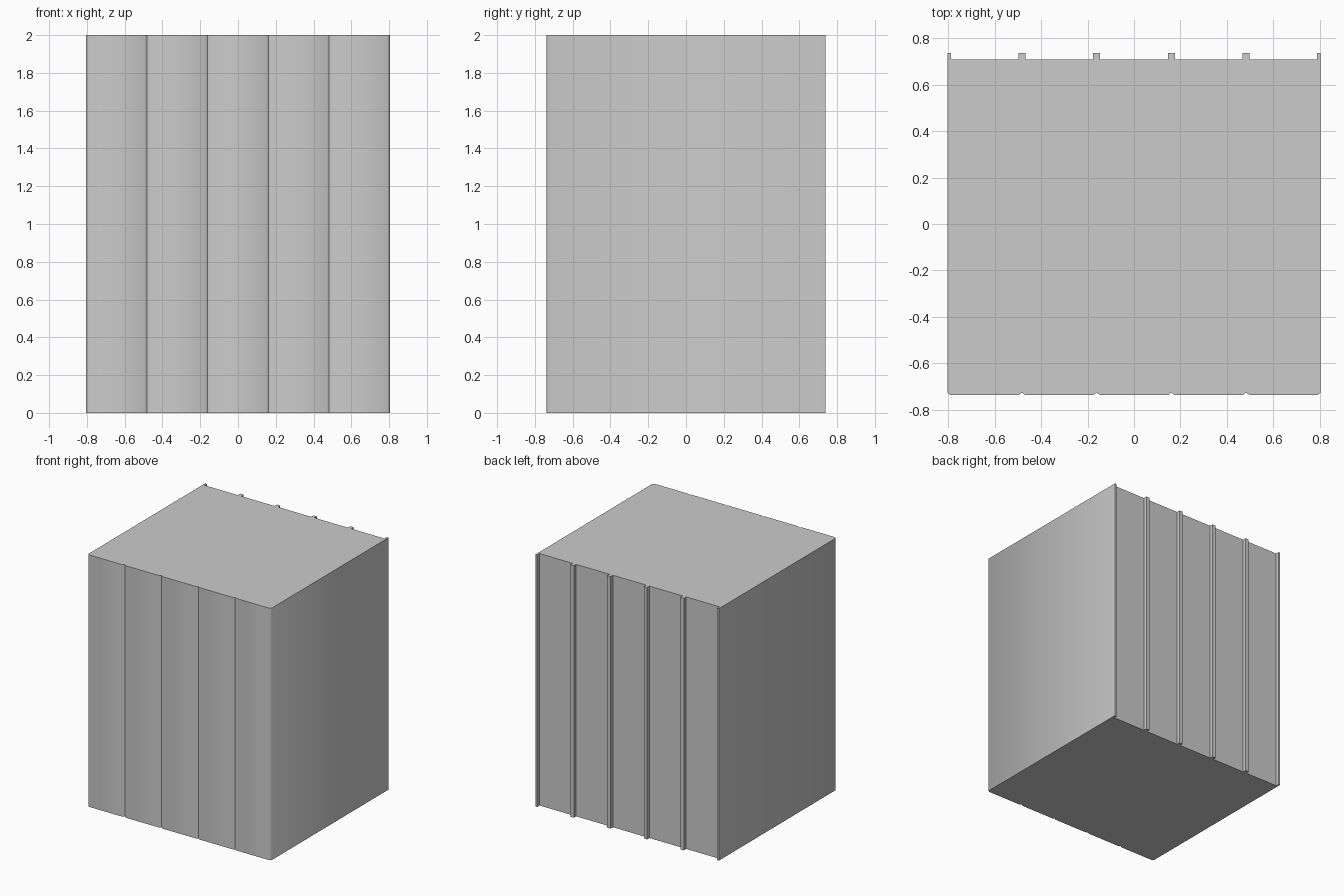
import bpy, bmesh, math

if "Cube" in bpy.data.objects:
    bpy.data.objects.remove(bpy.data.objects["Cube"])

PANELS, PITCH, HEIGHT = 5, 0.322, 2.0
FRONT, WALL, BACK = -0.738, 0.709, 0.738
GROOVE_W, GROOVE_D, RIB = 0.015, 0.011, 0.015   # half widths and groove depth
HALF = PANELS * PITCH / 2

# Outline seen from above: V grooves along the front, square ribs along the back
front, back = [], []
for i in range(PANELS):
    x0 = -HALF + i * PITCH
    x1 = x0 + PITCH
    front += [(x0, FRONT + GROOVE_D), (x0 + GROOVE_W, FRONT), (x1 - GROOVE_W, FRONT)]
    back += [(x0 + RIB, BACK), (x0 + RIB, WALL), (x1 - RIB, WALL), (x1 - RIB, BACK)]
front.append((HALF, FRONT + GROOVE_D))
back = [(-HALF, BACK)] + back + [(HALF, BACK)]
outline = front + back[::-1]

# Extrude the outline into the panelled block
bm = bmesh.new()
base = bm.faces.new([bm.verts.new((x, y, 0)) for x, y in outline])
ext = bmesh.ops.extrude_face_region(bm, geom=[base], use_keep_orig=True)
top = [g for g in ext["geom"] if isinstance(g, bmesh.types.BMVert)]
bmesh.ops.translate(bm, verts=top, vec=(0, 0, HEIGHT))
bmesh.ops.recalc_face_normals(bm, faces=bm.faces)
mesh = bpy.data.meshes.new("panelled_block")
bm.to_mesh(mesh)
bm.free()
block = bpy.data.objects.new("panelled_block", mesh)
bpy.context.collection.objects.link(block)

# Soft chamfers, sharp grooves and ribs
bpy.context.view_layer.objects.active = block
block.select_set(True)
bpy.ops.object.shade_smooth_by_angle(angle=math.radians(60))
